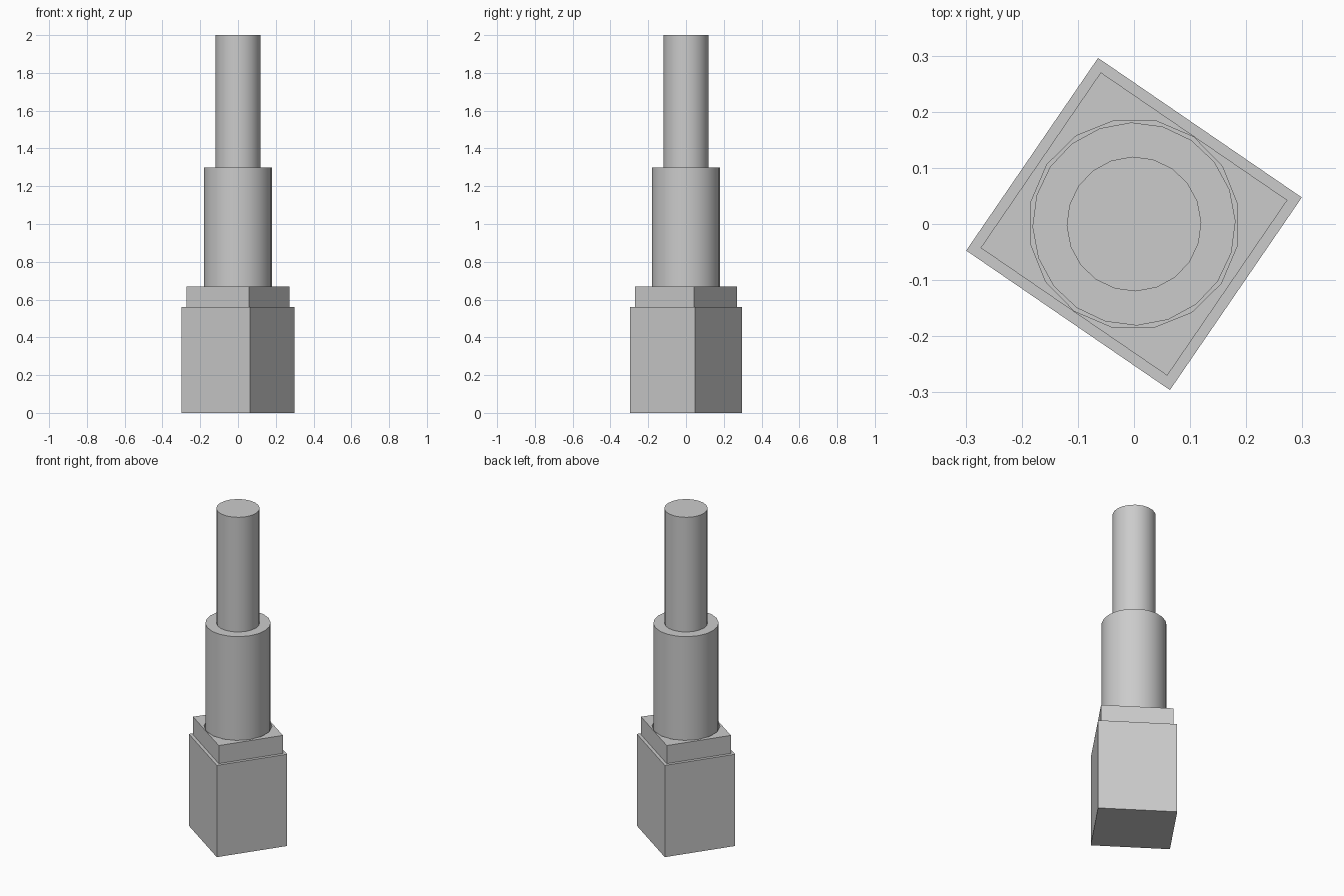
import bpy
from math import radians

if "Cube" in bpy.data.objects:
    bpy.data.objects.remove(bpy.data.objects["Cube"])

TURN = radians(-34.4)  # whole model is turned about z


def block(name, sx, sy, z0, z1):
    bpy.ops.mesh.primitive_cube_add(size=1, location=(0, 0, (z0 + z1) / 2))
    ob = bpy.context.object
    ob.name = name
    ob.scale = (sx, sy, z1 - z0)
    bpy.ops.object.transform_apply(location=False, rotation=False, scale=True)
    ob.rotation_euler.z = TURN
    return ob


def tube(name, r, sides, z0, z1):
    # the primitive's first vertex lies on +y, so the quarter-turn symmetry keeps it aligned
    bpy.ops.mesh.primitive_cylinder_add(vertices=sides, radius=r, depth=z1 - z0,
                                        location=(0, 0, (z0 + z1) / 2),
                                        rotation=(0, 0, TURN))
    ob = bpy.context.object
    ob.name = name
    bpy.ops.object.shade_smooth_by_angle(angle=radians(40))
    return ob


# square base and its inset collar
block("base_block", 0.44, 0.416, 0, 0.56)
collar = block("base_collar", 0.403, 0.379, 0.55, 0.67)

# round socket in the collar, slightly wider than the column
cutter = tube("socket_cutter", 0.188, 16, 0.56, 0.75)
cutter.hide_render = True
cutter.hide_set(True)
cut = collar.modifiers.new("socket", 'BOOLEAN')
cut.operation = 'DIFFERENCE'
cut.object = cutter
cut.solver = 'EXACT'

# telescoping column
tube("lower_column", 0.181, 20, 0.55, 1.30)
tube("upper_column", 0.12, 20, 1.29, 2.0)
